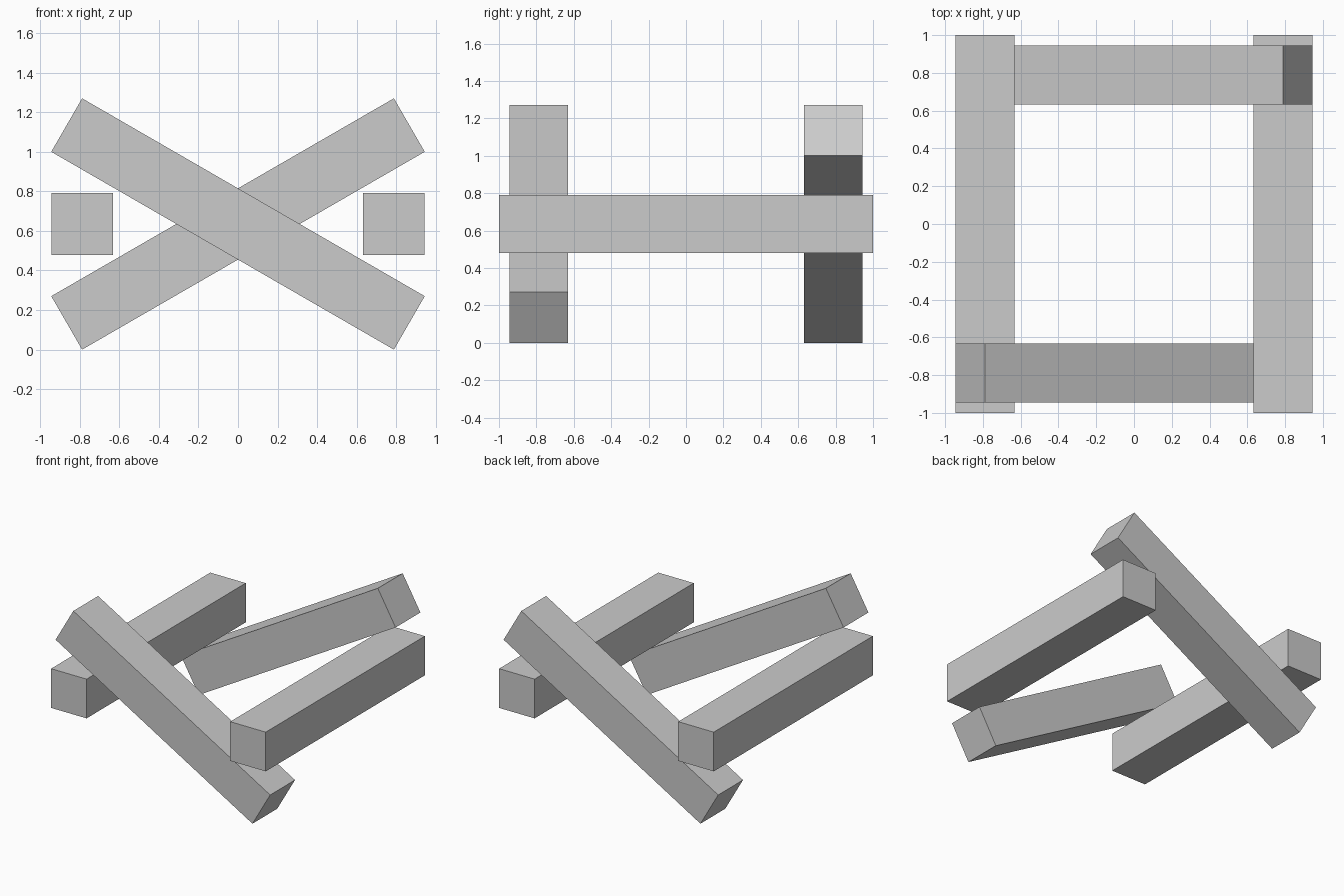
import bpy
import math

if "Cube" in bpy.data.objects:
    bpy.data.objects.remove(bpy.data.objects["Cube"])

LENGTH = 2.0
THICK = 0.312
OFFSET = 0.788
TILT = math.radians(30)
# Height at which the lowest corner of the tilted beams rests on z = 0
MID_Z = LENGTH / 2 * math.sin(TILT) + THICK / 2 * math.cos(TILT)


def beam(name, location, size, tilt=0.0):
    bpy.ops.mesh.primitive_cube_add(size=1, location=location, rotation=(0, tilt, 0))
    obj = bpy.context.object
    obj.name = name
    obj.scale = size
    bpy.ops.object.transform_apply(location=False, rotation=False, scale=True)
    return obj


# Level beams running front to back
for side, sx in (("left", -1), ("right", 1)):
    beam(f"{side}_level_beam", (sx * OFFSET, 0, MID_Z), (THICK, LENGTH, THICK))

# Crossed beams: the front one falls to the right, the back one rises
for side, sy in (("front", -1), ("back", 1)):
    beam(f"{side}_tilted_beam", (0, sy * OFFSET, MID_Z), (LENGTH, THICK, THICK), -sy * TILT)
